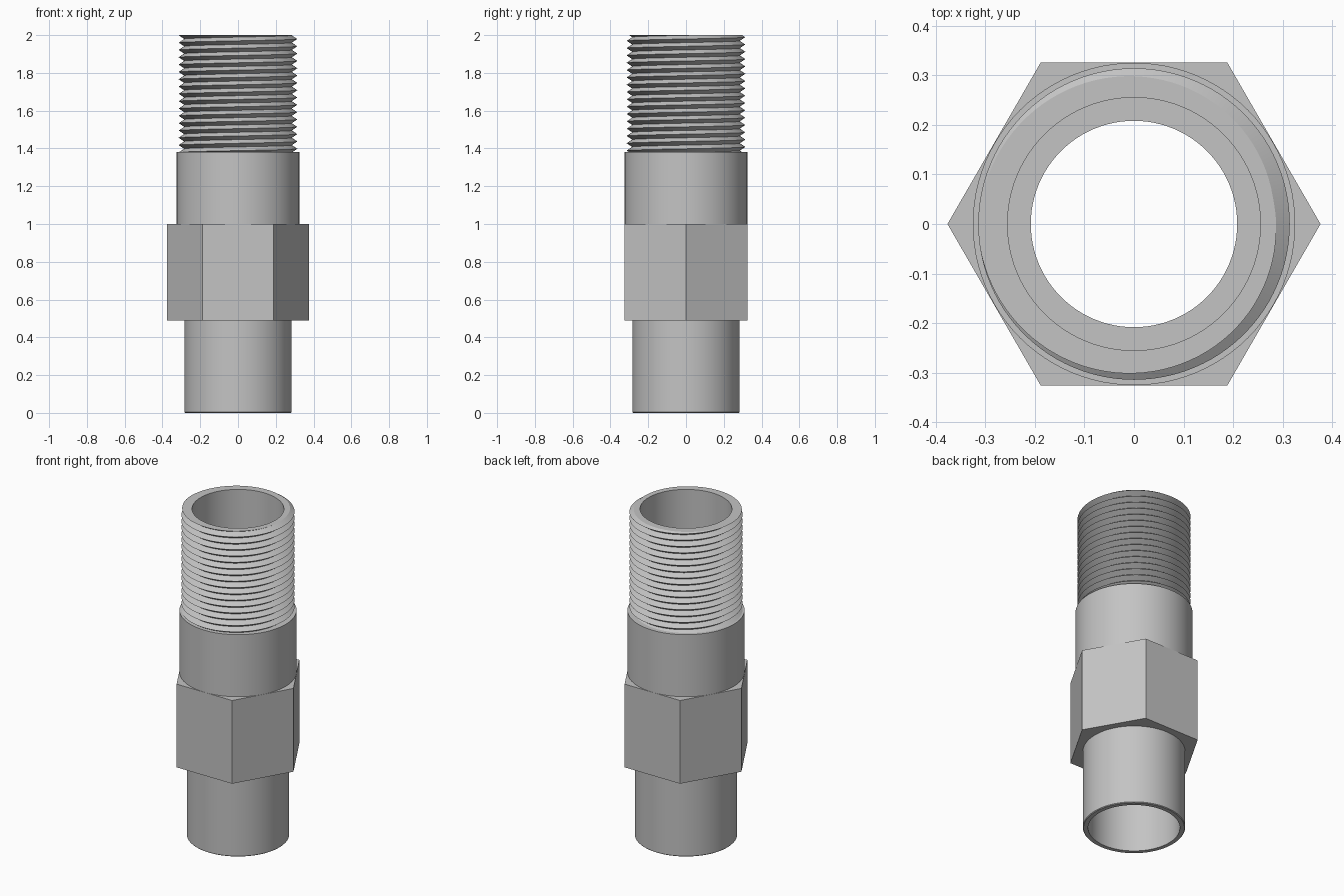
import bpy, bmesh, math

cube = bpy.data.objects.get("Cube")
if cube:
    bpy.data.objects.remove(cube)

TAU = 2 * math.pi
THREAD_BASE, TOP = 1.38, 2.0
TURNS = 16
PITCH = (TOP - THREAD_BASE) / TURNS
ROOT, CREST = 0.285, 0.314
BORE, SOCKET = 0.208, 0.255

steel = bpy.data.materials.new("grey steel")
steel.use_nodes = True
GREY = (0.55, 0.55, 0.55, 1)
steel.diffuse_color = GREY
steel.node_tree.nodes["Principled BSDF"].inputs["Base Color"].default_value = GREY


def revolve(name, column, segments, smooth=True):
    """Join closed (radius, height) columns, one per angle, into a ring."""
    bm = bmesh.new()
    columns = []
    for i in range(segments + 1):
        a = TAU * i / segments
        columns.append([bm.verts.new((r * math.cos(a), r * math.sin(a), z))
                        for r, z in column(a)])
    for left, right in zip(columns, columns[1:]):
        for j in range(len(left)):
            k = (j + 1) % len(left)
            bm.faces.new((left[j], right[j], right[k], left[k]))
    bmesh.ops.remove_doubles(bm, verts=bm.verts, dist=1e-5)
    bmesh.ops.dissolve_degenerate(bm, edges=bm.edges, dist=1e-5)
    bmesh.ops.recalc_face_normals(bm, faces=bm.faces)
    mesh = bpy.data.meshes.new(name)
    bm.to_mesh(mesh)
    bm.free()
    mesh.materials.append(steel)
    obj = bpy.data.objects.new(name, mesh)
    bpy.context.collection.objects.link(obj)
    if smooth:
        bpy.ops.object.select_all(action='DESELECT')
        obj.select_set(True)
        bpy.context.view_layer.objects.active = obj
        bpy.ops.object.shade_smooth_by_angle(angle=math.radians(30))


# Tube with a plain lower end, upper collar and stepped bore
body = [(SOCKET, 0), (0.28, 0), (0.284, 0.004), (0.284, 0.95),
        (0.325, 1.0), (0.325, THREAD_BASE), (BORE, THREAD_BASE),
        (BORE, 0.49), (SOCKET, 0.49)]
revolve("tube_body", lambda a: body, 96)

# Hexagonal wrench grip
grip = [(0.25, 0.49), (0.376, 0.49), (0.376, 1.0), (0.25, 1.0)]
revolve("hex_grip", lambda a: grip, 6, smooth=False)


# Helical V thread, cut flat at both ends, with its socket wall
def thread_column(a):
    shift = (a - math.radians(10)) / TAU
    points = []
    for k in range(-4, 2 * TURNS + 4):
        z = THREAD_BASE + PITCH * (k / 2 + shift)
        z = min(max(z, THREAD_BASE), TOP)
        phase = ((z - THREAD_BASE) / PITCH - shift) % 1
        points.append((ROOT + (CREST - ROOT) * (1 - abs(2 * phase - 1)), z))
    return points + [(SOCKET, TOP), (SOCKET, THREAD_BASE)]


revolve("threaded_end", thread_column, 96)
